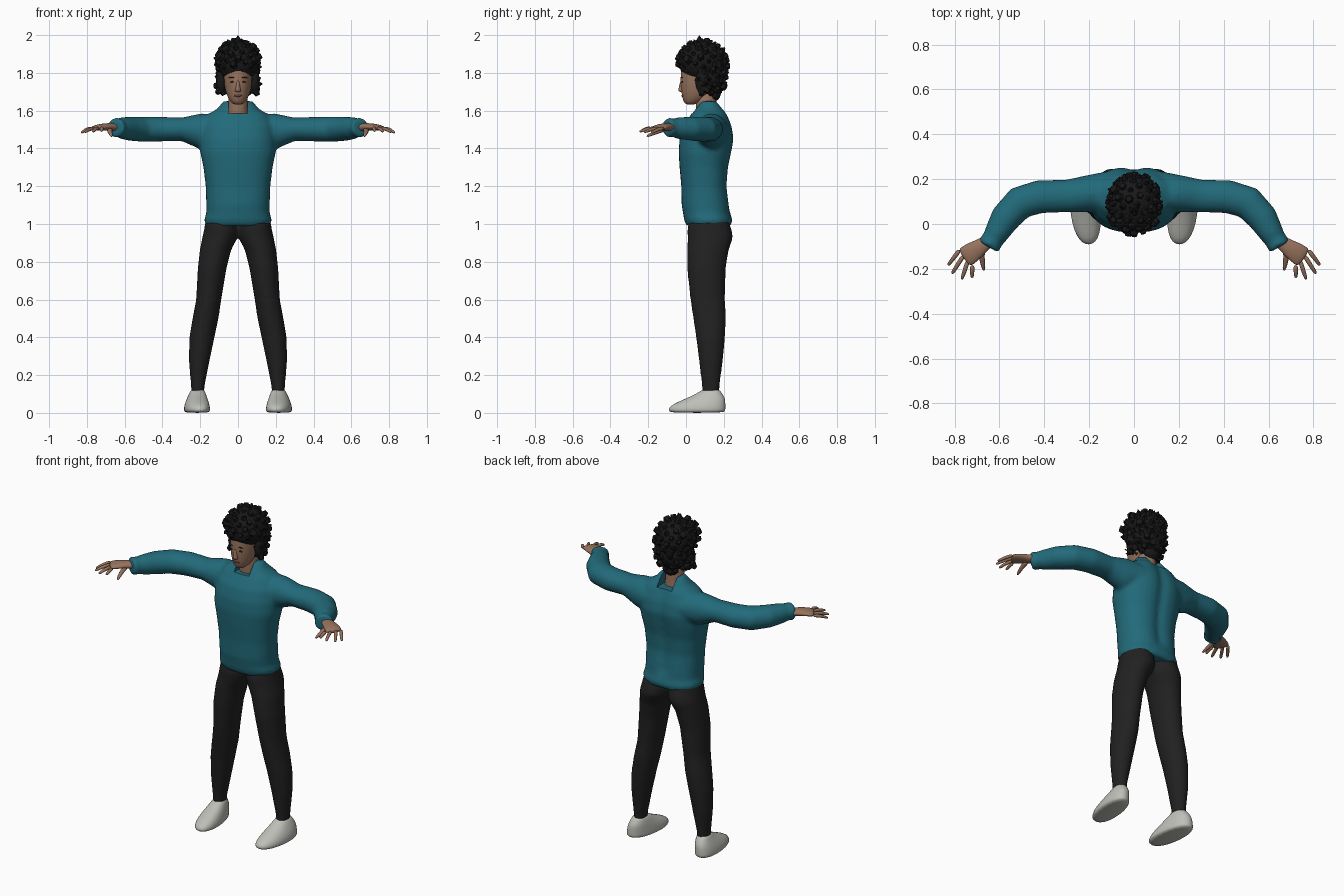
import bpy, bmesh, math, random
from mathutils import Vector, Matrix

random.seed(4)
if "Cube" in bpy.data.objects:
    bpy.data.objects.remove(bpy.data.objects["Cube"])


def material(name, *rgb):
    m = bpy.data.materials.new(name)
    m.use_nodes = True
    m.diffuse_color = (*rgb, 1)
    m.node_tree.nodes["Principled BSDF"].inputs["Base Color"].default_value = (*rgb, 1)
    return m


TEAL = material("teal knit", .016, .145, .195)
BLACK = material("black cloth", .015, .015, .015)
HAIR = material("black hair", .009, .009, .009)
SKIN = material("skin", .31, .17, .11)
LIPS = material("lips", .21, .09, .065)
DARK = material("eye dark", .035, .022, .018)
SHOE = material("pale shoe", .52, .52, .48)


def loft(bm, rings, n=20, power=1.0):
    """Closed skin through rings given as (centre, half axis u, half axis v)."""
    def soft(a):
        return math.copysign(abs(a) ** power, a)
    loops = []
    for c, u, v in rings:
        angles = [math.tau * i / n for i in range(n)]
        loops.append([bm.verts.new(c + u * soft(math.cos(a)) + v * soft(math.sin(a)))
                      for a in angles])
    for low, high in zip(loops, loops[1:]):
        for i in range(n):
            j = (i + 1) % n
            bm.faces.new((low[i], low[j], high[j], high[i]))
    bm.faces.new(loops[0])
    bm.faces.new(loops[-1])


def stack(bm, rows, side=1, shear=0.0, **kw):
    """Horizontal rings from rows of (z, x, half width, y, half depth)."""
    loft(bm, [(Vector((side * x, y, z)), Vector((rx, 0, 0)),
               Vector((side * shear * ry, ry, 0))) for z, x, rx, y, ry in rows], **kw)


def tube(bm, path, side=1, **kw):
    """Rings square to a path of (x, y, z, half width, half height)."""
    pts = [Vector((side * p[0], p[1], p[2])) for p in path]
    rings = []
    for i, p in enumerate(pts):
        t = (pts[min(i + 1, len(pts) - 1)] - pts[max(i - 1, 0)]).normalized()
        u = t.cross(Vector((0, 0, 1))).normalized()
        rings.append((p, u * path[i][3], u.cross(t) * path[i][4]))
    loft(bm, rings, **kw)


def ball(bm, centre, scale, detail=3):
    m = Matrix.Translation(centre) @ Matrix.Diagonal((*scale, 1))
    bmesh.ops.create_icosphere(bm, subdivisions=detail, radius=1, matrix=m)


def finish(name, bm, mat, fuse=0, subdivide=0, smooth=True, cutter=None):
    """Make the object, bake its modifiers, shade it and colour it."""
    bmesh.ops.recalc_face_normals(bm, faces=bm.faces[:])
    ob = bpy.data.objects.new(name, bpy.data.meshes.new(name))
    bm.to_mesh(ob.data)
    bm.free()
    bpy.context.collection.objects.link(ob)
    if fuse:
        mod = ob.modifiers.new("fuse", 'REMESH')
        mod.mode, mod.voxel_size = 'VOXEL', fuse
        mod = ob.modifiers.new("relax", 'SMOOTH')
        mod.factor, mod.iterations = .5, 8
    if subdivide:
        ob.modifiers.new("soften", 'SUBSURF').levels = subdivide
    if cutter:
        mod = ob.modifiers.new("cut", 'BOOLEAN')
        mod.operation, mod.object = 'DIFFERENCE', cutter
    if ob.modifiers:
        bpy.context.view_layer.update()
        ready = ob.evaluated_get(bpy.context.evaluated_depsgraph_get())
        mesh = bpy.data.meshes.new_from_object(ready)
        ob.modifiers.clear()
        ob.data = mesh
    ob.data.materials.clear()
    if mat:
        ob.data.materials.append(mat)
    for f in ob.data.polygons:
        f.use_smooth, f.material_index = smooth, 0
    if smooth:
        ob.data.set_sharp_from_angle(angle=math.radians(50))
    return ob


# Sweater: torso with a spine groove, both sleeves, notched collar
bm = bmesh.new()
stack(bm, [(.99, 0, .168, .12, .118), (1.02, 0, .18, .118, .128), (1.055, 0, .168, .11, .125),
           (1.1, 0, .168, .105, .128), (1.2, 0, .171, .098, .123), (1.3, 0, .183, .097, .131),
           (1.38, 0, .2, .103, .142), (1.45, 0, .2, .112, .146), (1.52, 0, .19, .117, .13),
           (1.58, 0, .16, .124, .098), (1.61, 0, .11, .122, .075), (1.65, 0, .078, .122, .045)],
      n=36, power=.85)
for v in bm.verts:
    if v.co.y > .1 and 1.08 < v.co.z < 1.6:
        v.co.y -= .018 * math.exp(-(v.co.x / .035) ** 2)
for s in (1, -1):
    tube(bm, [(.09, .145, 1.49, .095, .085), (.2, .135, 1.492, .084, .094),
              (.3, .125, 1.502, .073, .062), (.42, .122, 1.502, .075, .066),
              (.51, .095, 1.502, .075, .067), (.575, .025, 1.505, .068, .064),
              (.615, -.045, 1.508, .055, .057), (.632, -.072, 1.51, .048, .047),
              (.642, -.088, 1.51, .054, .054), (.65, -.102, 1.51, .05, .05)], s)
box = bmesh.new()
bmesh.ops.create_cube(box, size=1, matrix=Matrix.Translation((0, .1, 1.685))
                      @ Matrix.Diagonal((.1, .5, .2, 1)))
cutter = finish("collar_cutter", box, None, smooth=False)
cutter.hide_render = True
finish("sweater", bm, TEAL, fuse=.011, cutter=cutter)
bpy.data.objects.remove(cutter)

# Trousers
bm = bmesh.new()
for s in (1, -1):
    stack(bm, [(1.03, .085, .085, .12, .1), (.97, .087, .093, .124, .118),
               (.93, .095, .094, .129, .121), (.86, .12, .083, .116, .11),
               (.757, .138, .076, .108, .102), (.6, .155, .067, .115, .092),
               (.5, .172, .069, .125, .087), (.4, .191, .067, .13, .077),
               (.28, .205, .056, .132, .064), (.14, .213, .036, .131, .047),
               (.1, .213, .036, .131, .046)], s)
finish("trousers", bm, BLACK, fuse=.011)

# Shoes
for s, label in ((1, "left"), (-1, "right")):
    bm = bmesh.new()
    stack(bm, [(0, .217, .062, .058, .145), (.012, .217, .068, .058, .153),
               (.035, .217, .067, .06, .15), (.06, .217, .06, .085, .125),
               (.085, .216, .051, .112, .093), (.11, .214, .04, .128, .058),
               (.125, .214, .034, .132, .046)], s, shear=.1, power=.9)
    finish(label + "_shoe", bm, SHOE, subdivide=1)

    # Hand: palm, four fingers and a thumb
    bm = bmesh.new()
    tube(bm, [(.61, -.045, 1.508, .026, .024), (.66, -.085, 1.512, .03, .022),
              (.705, -.115, 1.515, .043, .02), (.745, -.143, 1.51, .049, .016),
              (.76, -.153, 1.507, .043, .01)], s, n=16)
    tips = [(.83, -.185), (.812, -.222), (.768, -.247), (.722, -.24)]
    for i, (x, y) in enumerate(tips):
        a = Vector((.775 - .018 * i, -.113 - .023 * i, 1.508))
        b = Vector((x, y, 1.483 + .003 * i))
        m = a.lerp(b, .5) + Vector((0, 0, .006))
        tube(bm, [(*a, .012, .011), (*m, .0105, .01), (*a.lerp(b, .9), .009, .008),
                  (*b, .005, .004)], s, n=8)
    tube(bm, [(.678, -.105, 1.505, .018, .015), (.68, -.145, 1.492, .014, .013),
              (.673, -.185, 1.474, .011, .01), (.668, -.21, 1.463, .006, .005)], s, n=8)
    finish(label + "_hand", bm, SKIN, subdivide=1)

# Neck and head
bm = bmesh.new()
stack(bm, [(1.5, 0, .055, .115, .055), (1.58, 0, .054, .11, .057),
           (1.64, 0, .051, .105, .055), (1.72, 0, .052, .11, .055)])
stack(bm, [(1.632, 0, .02, .025, .022), (1.642, 0, .036, .032, .042),
           (1.665, 0, .052, .047, .067), (1.7, 0, .066, .062, .087),
           (1.74, 0, .074, .073, .103), (1.8, 0, .079, .083, .112),
           (1.86, 0, .078, .085, .108), (1.92, 0, .055, .085, .075)], n=24)
finish("head", bm, SKIN, subdivide=1)
bm = bmesh.new()
stack(bm, [(1.698, 0, .016, -.02, .012), (1.705, 0, .018, -.022, .021),
           (1.725, 0, .011, -.024, .014), (1.765, 0, .008, -.022, .007)], n=12)
finish("nose", bm, SKIN, subdivide=1)
bm = bmesh.new()
ball(bm, (0, -.016, 1.679), (.022, .009, .0065))
finish("mouth", bm, LIPS)
bm = bmesh.new()
for s in (1, -1):
    ball(bm, (s * .031, -.02, 1.752), (.013, .004, .004))
    ball(bm, (s * .032, -.021, 1.775), (.018, .004, .003))
finish("eyes_and_brows", bm, DARK)

# Hair: crown, nape and side masses covered in faceted tufts
bm = bmesh.new()
masses = [((0, .088, 1.858), (.113, .128, .112), 90),
          ((0, .13, 1.785), (.102, .083, .105), 60),
          ((.088, .085, 1.755), (.027, .035, .065), 14),
          ((-.088, .085, 1.755), (.027, .035, .065), 14)]
for centre, scale, count in masses:
    ball(bm, centre, scale)
    for i in range(count):
        h = 1 - 2 * (i + .5) / count
        a = i * math.pi * (3 - math.sqrt(5))
        r = math.sqrt(1 - h * h)
        d = Vector((r * math.cos(a), r * math.sin(a), h))
        p = Vector(centre) + d * Vector(scale)
        if p.z < 1.83 and p.y < .06:
            continue
        size = random.uniform(.018, .03)
        turn = (d + Vector((0, 0, .25))).to_track_quat('Z', 'Y').to_matrix().to_4x4()
        bmesh.ops.create_cone(bm, cap_ends=True, segments=6, radius1=size,
                              radius2=size * random.choice((.1, .5, .7)), depth=size * 1.3,
                              matrix=Matrix.Translation(p) @ turn)
# Nape tail and top tuft
ball(bm, (0, .15, 1.69), (.05, .035, .04), 2)
bmesh.ops.create_cone(bm, cap_ends=True, segments=5, radius1=.036, radius2=0, depth=.05,
                      matrix=Matrix.Translation((0, .07, 1.975)))
for v in bm.verts:
    v.co.z = min(v.co.z, 2)
finish("hair", bm, HAIR, smooth=False)
